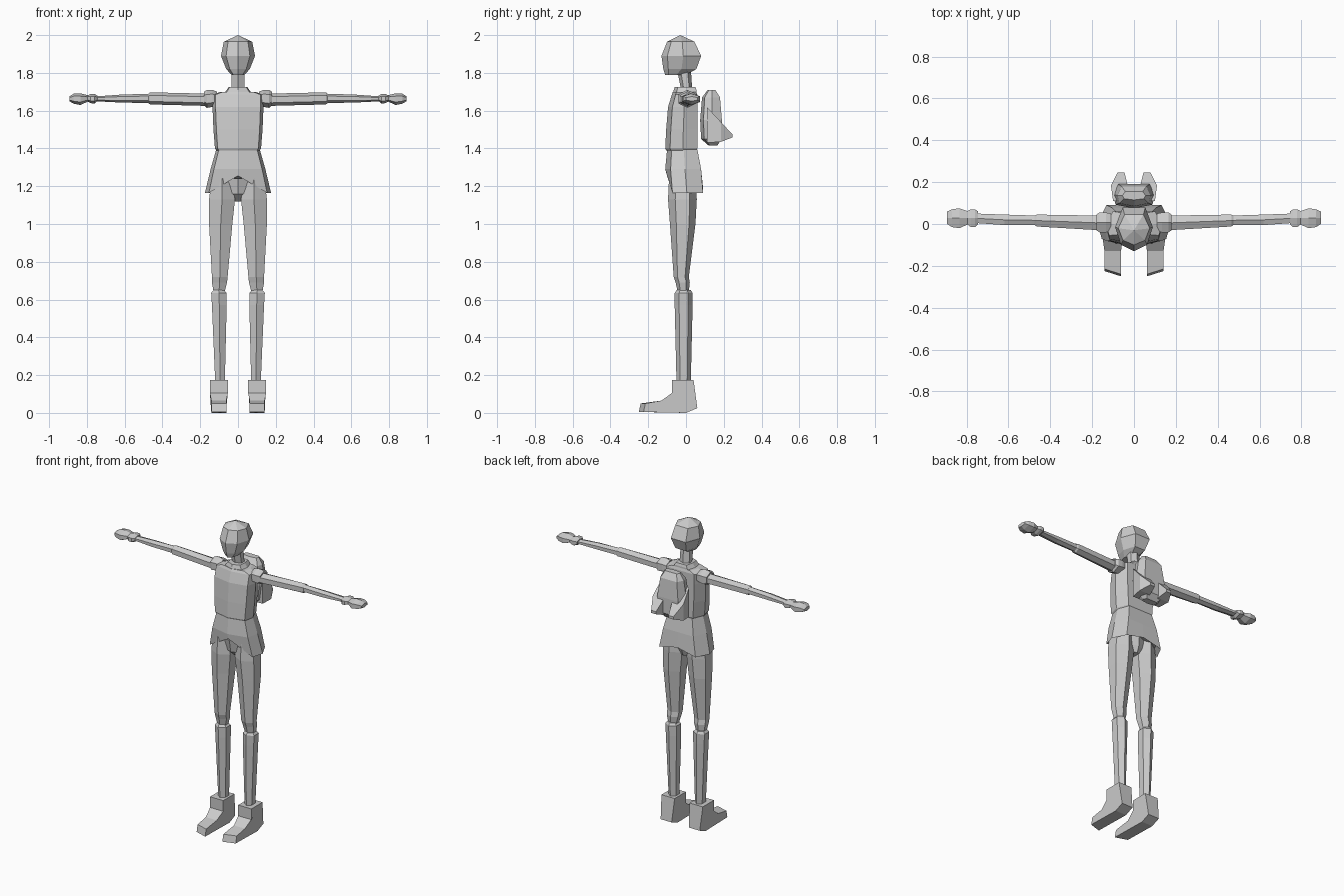
import bpy
import bmesh

if "Cube" in bpy.data.objects:
    bpy.data.objects.remove(bpy.data.objects["Cube"], do_unlink=True)

grey = bpy.data.materials.new("plain grey")
grey.use_nodes = True
COLOUR = (0.6, 0.6, 0.6, 1)
grey.diffuse_color = COLOUR
grey.node_tree.nodes["Principled BSDF"].inputs["Base Color"].default_value = COLOUR

# Unit cross-sections, each reaching -1 to 1 both ways
HEX = [(0, -1), (1, -.5), (1, .5), (0, 1), (-1, .5), (-1, -.5)]
BOX = [(-1, -1), (1, -1), (1, 1), (-1, 1)]
BODY = [(0, -1), (.88, -.7), (1, .1), (.75, 1), (0, 1), (-.75, 1), (-1, .1), (-.88, -.7)]
SKULL = [(0, -1), (.7, -.7), (1, .1), (.6, 1), (-.6, 1), (-1, .1), (-.7, -.7)]


def skin(name, rings, caps=(True, True), mirror=False):
    """Join equal rings of points into a flat-faced part."""
    bm = bmesh.new()
    loops = [[bm.verts.new(p) for p in ring] for ring in rings]
    for low, high in zip(loops, loops[1:]):
        for i in range(len(low)):
            j = (i + 1) % len(low)
            bm.faces.new((low[i], low[j], high[j], high[i]))
    if caps[0]:
        bm.faces.new(loops[0][::-1])
    if caps[1]:
        bm.faces.new(loops[-1])
    bmesh.ops.remove_doubles(bm, verts=bm.verts, dist=0.0005)
    bmesh.ops.recalc_face_normals(bm, faces=bm.faces)
    sides = [("left_", 1), ("right_", -1)] if mirror else [("", 1)]
    for prefix, sign in sides:
        part = bm.copy()
        if sign < 0:
            for v in part.verts:
                v.co.x = -v.co.x
            bmesh.ops.reverse_faces(part, faces=part.faces)
        mesh = bpy.data.meshes.new(prefix + name)
        part.to_mesh(mesh)
        part.free()
        mesh.materials.append(grey)
        bpy.context.collection.objects.link(bpy.data.objects.new(prefix + name, mesh))
    bm.free()


def ring(shape, x0, x1, y0, y1, z):
    return [((x0 + x1) / 2 + u * (x1 - x0) / 2, (y0 + y1) / 2 + v * (y1 - y0) / 2, z)
            for u, v in shape]


def upright(name, shape, levels, mirror=False):
    """Levels are (z, x0, x1, y0, y1)."""
    skin(name, [ring(shape, *lv[1:], lv[0]) for lv in levels], mirror=mirror)


def centred(name, shape, levels):
    """Levels are (z, half width, y0, y1)."""
    upright(name, shape, [(z, -w, w, a, b) for z, w, a, b in levels])


def arm_part(name, levels):
    """Levels are (x, y0, y1, z0, z1)."""
    skin(name, [[(x, p[0], p[1]) for p in ring(HEX, a, b, c, d, 0)]
                for x, a, b, c, d in levels], mirror=True)


# Head, neck and collar
centred("head", SKULL, [(1.79, .035, -.11, 0), (1.82, .062, -.12, .055), (1.89, .09, -.13, .08),
                        (1.965, .075, -.10, .045), (2.0, .0001, -.0301, -.03)])
centred("neck", HEX, [(1.68, .035, -.02, .035), (1.83, .033, -.05, .025)])
centred("collar", BODY, [(1.69, .075, -.07, .055), (1.71, .06, -.065, .055), (1.725, .05, -.06, .05)])

# Jacket
centred("torso", BODY, [(1.39, .115, -.105, .055), (1.40, .122, -.11, .06), (1.50, .13, -.105, .06),
                        (1.62, .135, -.095, .06), (1.685, .135, -.075, .06), (1.70, .09, -.07, .055)])

# Skirt: hem rises at the front centre, and a recessed floor closes the inside
waist = ring(BODY, -.115, .115, -.10, .06, 1.395)
hip = ring(BODY, -.145, .145, -.11, .08, 1.29)
hem = [(x, y, 1.255 if i == 0 else 1.195 if i == 4 else 1.165)
       for i, (x, y, z) in enumerate(ring(BODY, -.175, .175, -.10, .09, 0))]
inside = [(x * .85, y * .85, z + .035) for x, y, z in hem]
skin("skirt", [waist, hip, hem, inside])

# Pelvis
centred("pelvis", HEX, [(1.12, .03, -.03, .03), (1.16, .075, -.075, .045), (1.24, .10, -.09, .05)])

# Legs
upright("thigh", HEX, [(.645, .07, .13, -.045, .015), (.69, .058, .138, -.055, .02),
                       (.72, .055, .138, -.065, .015), (1.0, .03, .153, -.085, .05),
                       (1.13, .016, .153, -.095, .057), (1.24, .03, .14, -.09, .055)], True)
upright("shin", HEX, [(.15, .07, .12, -.05, .025), (.57, .06, .138, -.06, .035),
                      (.635, .06, .142, -.06, .035), (.65, .075, .13, -.05, .025)], True)

# Shoes: one side profile, given width
PROFILE = [(-.25, .005), (0, 0), (.06, .025), (.04, .175), (-.075, .175), (-.075, .105),
           (-.13, .065), (-.24, .05)]
skin("shoe", [[(x + (.008 if z > .1 else 0) * s, y + (.025 if s > 0 and y < -.2 else 0), z)
               for y, z in PROFILE] for x, s in ((.062, -1), (.141, 1))], mirror=True)

# Arms
arm_part("shoulder", [(.11, -.035, .05, 1.63, 1.70), (.135, -.04, .055, 1.62, 1.71),
                      (.165, -.04, .055, 1.615, 1.71), (.18, -.03, .045, 1.63, 1.70)])
arm_part("sleeve", [(.16, -.03, .04, 1.625, 1.69), (.465, -.012, .045, 1.633, 1.697),
                    (.475, -.005, .04, 1.64, 1.69)])
arm_part("forearm", [(.46, -.005, .04, 1.64, 1.69), (.62, -.005, .045, 1.643, 1.685),
                     (.76, .005, .05, 1.65, 1.675)])
arm_part("cuff", [(.745, 0, .06, 1.65, 1.68), (.76, -.015, .07, 1.637, 1.688),
                  (.78, -.015, .07, 1.64, 1.688), (.80, 0, .06, 1.65, 1.68)])
arm_part("hand", [(.79, 0, .06, 1.65, 1.68), (.835, -.02, .075, 1.63, 1.692),
                  (.87, -.015, .07, 1.637, 1.69), (.893, 0, .06, 1.65, 1.675)])

# Backpack with two pointed tails
centred("backpack", BODY, [(1.415, .05, .12, .165), (1.45, .085, .08, .19), (1.55, .10, .075, .19),
                           (1.67, .08, .085, .18), (1.71, .055, .115, .155)])


def tail_ring(x0, x1, y, z0, z1):
    return [(p[0], y, p[1]) for p in ring(BOX, x0, x1, z0, z1, 0)]


skin("backpack_tail", [tail_ring(.03, .10, .11, 1.43, 1.62), tail_ring(.03, .11, .185, 1.435, 1.54),
                       tail_ring(.045, .08, .245, 1.458, 1.475)], mirror=True)
